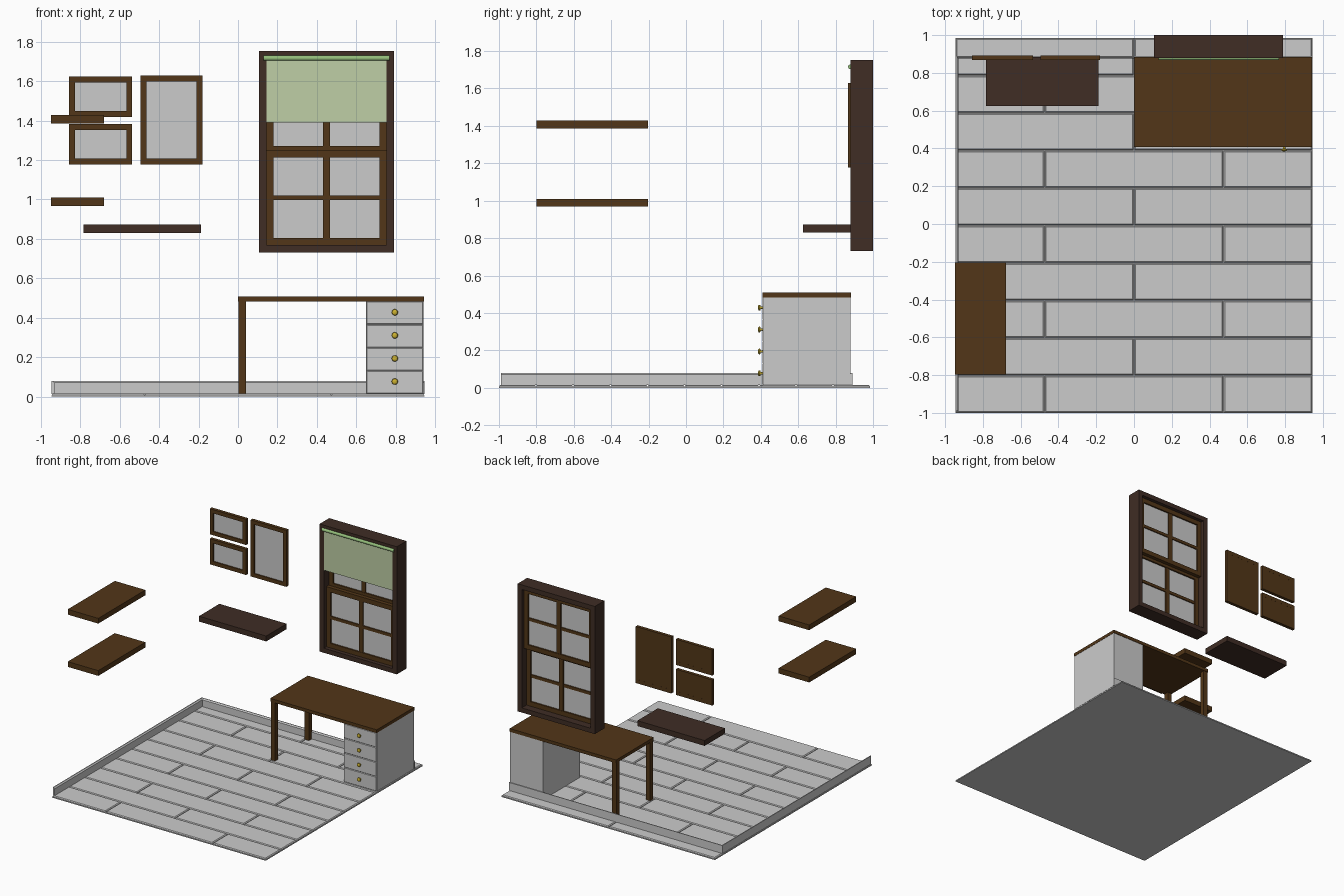
import bpy, bmesh, math
from mathutils import Matrix

if "Cube" in bpy.data.objects:
    bpy.data.objects.remove(bpy.data.objects["Cube"])


def mat(name, r, g, b):
    m = bpy.data.materials.new(name)
    m.diffuse_color = (r, g, b, 1)
    m.use_nodes = True
    m.node_tree.nodes["Principled BSDF"].inputs["Base Color"].default_value = m.diffuse_color
    return m


BROWN = mat("brown_wood", 0.085, 0.037, 0.009)
DARK = mat("dark_wood", 0.05, 0.026, 0.018)
BRASS = mat("brass", 0.62, 0.45, 0.03)
SHADE = mat("pale_green", 0.52, 0.62, 0.38)
GREEN = mat("green", 0.3, 0.52, 0.2)


def finish(name, bm, material=None):
    bmesh.ops.recalc_face_normals(bm, faces=bm.faces)
    me = bpy.data.meshes.new(name)
    bm.to_mesh(me)
    bm.free()
    ob = bpy.data.objects.new(name, me)
    bpy.context.collection.objects.link(ob)
    if material:
        me.materials.append(material)
    return ob


def add_box(bm, x, y, z, chamfer=0, pick=None):
    """Box from (min, max) ranges, with the picked edges chamfered."""
    size = [b - a for a, b in (x, y, z)]
    mid = [(a + b) / 2 for a, b in (x, y, z)]
    m = Matrix.Translation(mid) @ Matrix.Diagonal((*size, 1))
    verts = bmesh.ops.create_cube(bm, size=1, matrix=m)["verts"]
    if chamfer:
        edges = {e for v in verts for e in v.link_edges
                 if all(pick(w.co) for w in e.verts)}
        bmesh.ops.bevel(bm, geom=list(edges), offset=chamfer, segments=1,
                        affect='EDGES')


def box(name, x, y, z, material=None, **kw):
    bm = bmesh.new()
    add_box(bm, x, y, z, **kw)
    return finish(name, bm, material)


def ring(name, x, z, y, w, material):
    """Rectangular frame in the xz plane with bar width w."""
    bm = bmesh.new()
    loops = []
    for yy in y:
        for d in (0, w):
            pts = ((x[0] + d, z[0] + d), (x[1] - d, z[0] + d),
                   (x[1] - d, z[1] - d), (x[0] + d, z[1] - d))
            loops.append([bm.verts.new((px, yy, pz)) for px, pz in pts])
    of, inf, ob, inb = loops
    for a, b in ((of, inf), (inf, inb), (inb, ob), (ob, of)):
        for i in range(4):
            j = (i + 1) % 4
            bm.faces.new((a[i], a[j], b[j], b[i]))
    return finish(name, bm, material)


def lathe(name, profile, matrix, material, steps=20):
    """Spin (radius, height) points about z, then place with matrix."""
    bm = bmesh.new()
    vs = [bm.verts.new((r, 0, h)) for r, h in profile]
    es = [bm.edges.new(p) for p in zip(vs, vs[1:])]
    bmesh.ops.spin(bm, geom=vs + es, cent=(0, 0, 0), axis=(0, 0, 1),
                   angle=math.tau, steps=steps)
    bmesh.ops.remove_doubles(bm, verts=bm.verts, dist=1e-5)
    bm.transform(matrix)
    ob = finish(name, bm, material)
    bpy.ops.object.select_all(action='DESELECT')
    ob.select_set(True)
    bpy.context.view_layer.objects.active = ob
    bpy.ops.object.shade_smooth_by_angle(angle=math.radians(40))
    return ob


# Floor: thin base with ten staggered rows of chamfered planks
box("floor_base", (-.945, .945), (-1, .985), (0, .006))
bm = bmesh.new()
pitch = 1.985 / 10
for row in range(10):
    y0 = -1 + row * pitch
    cuts = (-.945, 0, .945) if row % 2 else (-.945, -.473, .473, .945)
    for x0, x1 in zip(cuts, cuts[1:]):
        add_box(bm, (x0 + .002, x1 - .002), (y0 + .002, y0 + pitch - .002),
                (.004, .016), .006, lambda c: c.z > .015)
finish("floor_planks", bm)

# Skirting boards with a chamfered top inner edge
box("left_skirting", (-.945, -.929), (-.99, .89), (.015, .08),
    chamfer=.009, pick=lambda c: c.z > .07 and c.x > -.935)
box("back_skirting", (-.945, .945), (.875, .89), (.015, .08),
    chamfer=.009, pick=lambda c: c.z > .07 and c.y < .88)

# Desk
box("desk_top", (0, .942), (.408, .883), (.483, .509), BROWN)
box("desk_front_leg", (.002, .04), (.412, .45), (.015, .483), BROWN)
box("desk_back_leg", (.002, .04), (.84, .878), (.015, .483), BROWN)
box("drawer_cabinet", (.65, .94), (.418, .88), (.015, .483))
knob = [(0, 0), (.007, 0), (.006, .006), (.007, .01), (.014, .012),
        (.016, .016), (.014, .021), (.008, .024), (0, .025)]
for i in range(4):
    z0 = .015 + i * .117
    box(f"drawer_front_{i + 1}", (.65, .94), (.408, .42), (z0, z0 + .117),
        chamfer=.004, pick=lambda c: c.y < .41)
    place = Matrix.Translation((.795, .409, z0 + .062)) @ \
        Matrix.Rotation(math.pi / 2, 4, 'X')
    lathe(f"drawer_knob_{i + 1}", knob, place, BRASS)

# Wall shelves
box("lower_side_shelf", (-.948, -.678), (-.798, -.203), (.968, 1.01), BROWN)
box("upper_side_shelf", (-.948, -.678), (-.798, -.203), (1.386, 1.428), BROWN)
box("back_shelf", (-.783, -.188), (.625, .883), (.831, .874), DARK)

# Picture frames with solid backs
for name, x, z in (("upper_picture", (-.857, -.536), (1.417, 1.622)),
                   ("lower_picture", (-.857, -.536), (1.177, 1.382)),
                   ("tall_picture", (-.495, -.18), (1.177, 1.629))):
    ring(name + "_frame", x, z, (.867, .893), .03, BROWN)
    xi, zi = ((a + .028, b - .028) for a, b in (x, z))
    box(name + "_sheet", xi, (.876, .884), zi)
    box(name + "_back", xi, (.884, .8925), zi, BROWN)

# Window casing and two sashes, the upper one set further back
ring("window_casing", (.107, .79), (.732, 1.753), (.879, 1), .037, DARK)


def sash(name, z, y):
    x = (.143, .754)
    ring(name + "_frame", x, z, y, .037, BROWN)
    xm, zm = sum(x) / 2, sum(z) / 2
    bar_y = (y[0] + .003, y[1] - .003)
    box(name + "_upright_bar", (xm - .018, xm + .018), bar_y,
        (z[0] + .03, z[1] - .03), BROWN)
    box(name + "_cross_bar", (x[0] + .03, x[1] - .03),
        (bar_y[0] + .001, bar_y[1] - .001), (zm - .012, zm + .012), BROWN)
    ym = sum(y) / 2
    box(name + "_glass", (x[0] + .03, x[1] - .03), (ym - .003, ym + .003),
        (z[0] + .03, z[1] - .03))


sash("lower_sash", (.768, 1.25), (.91, .94))
sash("upper_sash", (1.235, 1.717), (.942, .972))

# Roller blind
box("blind_sheet", (.142, .756), (.884, .888), (1.39, 1.715), SHADE)
place = Matrix.Translation((.13, .88, 1.716)) @ \
    Matrix.Rotation(math.pi / 2, 4, 'Y')
lathe("blind_roller", [(0, 0), (.013, 0), (.013, .637), (0, .637)],
      place, GREEN)
